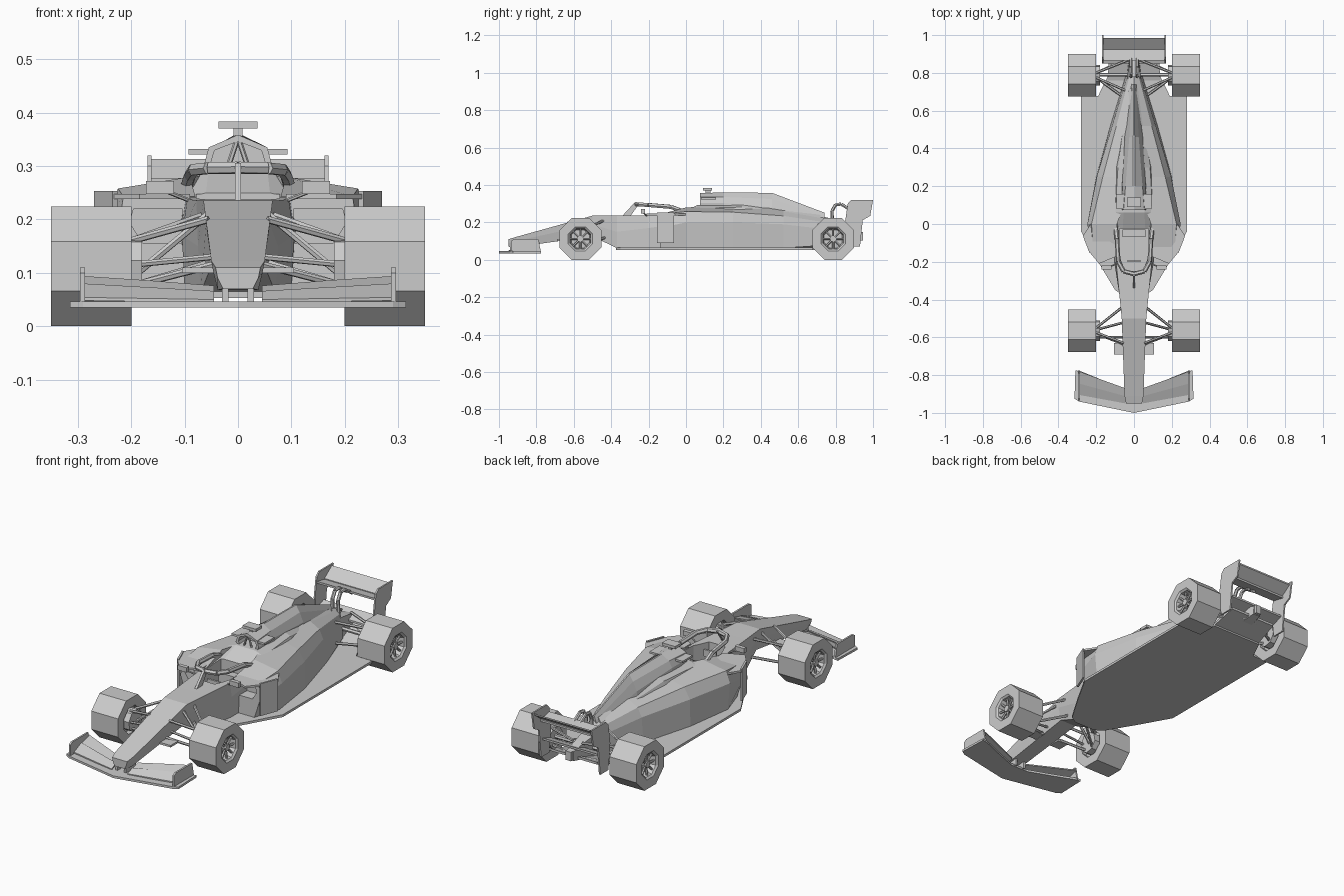
import bpy, bmesh, math
from mathutils import Vector

if "Cube" in bpy.data.objects:
    bpy.data.objects.remove(bpy.data.objects["Cube"])


def finish(name, verts, faces, mirror=False):
    """Make a mesh object, optionally with a copy reflected across x = 0."""
    verts = [tuple(v) for v in verts]
    if mirror:
        n = len(verts)
        verts += [(-x, y, z) for x, y, z in verts]
        faces = faces + [[i + n for i in reversed(f)] for f in faces]
    me = bpy.data.meshes.new(name)
    me.from_pydata(verts, [], faces)
    bm = bmesh.new()
    bm.from_mesh(me)
    bmesh.ops.recalc_face_normals(bm, faces=bm.faces)
    bm.to_mesh(me)
    bm.free()
    ob = bpy.data.objects.new(name, me)
    bpy.context.collection.objects.link(ob)
    return ob


def skin(name, rings, mirror=False):
    """Skin a list of equal-length closed rings and cap both ends."""
    n = len(rings[0])
    faces = [[r * n + i, r * n + (i + 1) % n, (r + 1) * n + (i + 1) % n, (r + 1) * n + i]
             for r in range(len(rings) - 1) for i in range(n)]
    faces += [list(range(n)), list(range((len(rings) - 1) * n, len(rings) * n))]
    return finish(name, [v for r in rings for v in r], faces, mirror)


def loft(name, sections, symmetric=True, inlet=None, mirror=False):
    """Sections are (y, [(x, z)...]); inlet = (cx, cz, sx, sz, depth) sinks the front cap."""
    rings = []
    for y, pts in sections:
        ring = [(x, y, z) for x, z in pts]
        if symmetric:
            ring += [(-x, y, z) for x, z in reversed(pts)]
        rings.append(ring)
    if inlet:
        cx, cz, sx, sz, d = inlet
        inner = [(cx + (x - cx) * sx, y, cz + (z - cz) * sz) for x, y, z in rings[0]]
        rings = [[(x, y + d, z) for x, y, z in inner], inner] + rings
    return skin(name, rings, mirror)


def plan(name, pts, z0, z1, symmetric=False, mirror=False):
    """Extrude an (x, y) outline upward."""
    if symmetric:
        pts = pts + [(-x, y) for x, y in reversed(pts)]
    return skin(name, [[(x, y, z) for x, y in pts] for z in (z0, z1)], mirror)


def side(name, pts, x0, x1, mirror=False):
    """Extrude a (y, z) outline sideways."""
    return skin(name, [[(x, y, z) for y, z in pts] for x in (x0, x1)], mirror)


def box(name, a, b, mirror=False):
    return plan(name, [(a[0], a[1]), (b[0], a[1]), (b[0], b[1]), (a[0], b[1])], a[2], b[2], mirror=mirror)


def plate(name, pts, t, mirror=False):
    return skin(name, [[(x, y, z + d) for x, y, z in pts] for d in (0, t)], mirror)


def rods(name, segments, mirror=False, n=6):
    """Straight rods (start, end, radius) gathered in one mesh."""
    vs, fs = [], []
    for a, b, r in segments:
        a, b = Vector(a), Vector(b)
        d = (b - a).normalized()
        u = d.cross(Vector((0.1, 0.2, 1))).normalized()
        w = d.cross(u)
        o = len(vs)
        for p in (a, b):
            vs += [p + r * (u * math.cos(k * math.tau / n) + w * math.sin(k * math.tau / n)) for k in range(n)]
        fs += [[o + i, o + (i + 1) % n, o + n + (i + 1) % n, o + n + i] for i in range(n)]
        fs += [list(range(o, o + n)), list(range(o + n, o + 2 * n))]
    return finish(name, vs, fs, mirror)


# Wheels: eight-sided tyres with dished rims and spokes
TYRE = [(.012, .225), (.07, .225), (.07, .2), (.1212, .2), (.1212, .35), (.07, .35), (.06, .342),
        (.052, .31), (.012, .31)]
for label, wy in (("front", -.565), ("rear", .787)):
    cz = .112
    rings = [[(x, wy + r * math.cos((k + .5) * math.tau / 8), cz + r * math.sin((k + .5) * math.tau / 8))
              for k in range(8)] for r, x in TYRE]
    skin(label + "_wheels", rings, mirror=True)
    spokes = [((.326, wy, cz), (.332, wy + .06 * math.cos(k * math.tau / 8),
                                cz + .06 * math.sin(k * math.tau / 8)), .006) for k in range(8)]
    rods(label + "_spokes", spokes + [((.3, wy, cz), (.338, wy, cz), .018)], mirror=True)
    rods(label + "_brake_drums", [((.18, wy, cz), (.235, wy, cz), .055)], mirror=True, n=8)

# Nose and survival cell, with the cockpit cut out
cell = [(-.95, .028, .07, .038, .09, .042, .11), (-.91, .038, .068, .046, .1, .05, .122),
        (-.5, .045, .125, .06, .19, .065, .236), (-.37, .07, .063, .075, .15, .078, .236),
        (-.2, .1, .063, .105, .17, .095, .238), (.02, .1, .063, .11, .2, .1, .25)]
tub = loft("nose_and_tub", [(s[0], [s[1:3], s[3:5], s[5:7]]) for s in cell])
cutter = plan("cockpit_cutter", [(.045, -.25), (.078, -.17), (.078, -.025)], .13, .4, symmetric=True)
cutter.hide_render = True
cutter.hide_viewport = True
cut = tub.modifiers.new("cockpit", "BOOLEAN")
cut.operation, cut.object, cut.solver = "DIFFERENCE", cutter, "EXACT"
box("seat", (-.06, -.07, .12), (.06, -.03, .2))
box("steering_wheel", (-.035, -.2, .19), (.035, -.19, .225))

# Floor and diffuser
plan("floor", [(.06, -.375), (.1, -.35), (.19, -.2), (.28, -.04), (.28, .677), (.19, .677), (.14, .78)],
     .053, .065, symmetric=True)
plate("diffuser", [(-.14, .76, .055), (.14, .76, .055), (.13, .9, .1), (-.13, .9, .1)], .012)

# Side pods with sunken inlets
loft("side_pods", [
    (-.14, [(.08, .065), (.19, .065), (.225, .17), (.215, .243), (.08, .243)]),
    (0, [(.09, .063), (.235, .063), (.247, .2), (.225, .258), (.09, .28)]),
    (.25, [(0, .063), (.2, .063), (.197, .2), (.165, .255), (0, .29)]),
    (.52, [(0, .063), (.125, .063), (.115, .19), (.093, .235), (0, .285)]),
    (.78, [(0, .07), (.045, .08), (.035, .16), (.025, .195), (0, .22)])],
    symmetric=False, inlet=(.155, .207, .68, .36, .06), mirror=True)
plan("pod_shelf", [(.09, -.17), (.185, -.21), (.235, -.15), (.268, -.06), (.23, 0), (.09, 0)],
     .238, .248, mirror=True)
plan("pod_vane", [(.235, -.155), (.27, -.065), (.26, -.065), (.226, -.15)], .09, .253, mirror=True)

# Engine cover: headrest shoulders and airbox with spine
loft("shoulders", [(-.025, [(.1, .2), (.095, .24), (.06, .25)]), (.06, [(.13, .2), (.1, .275), (.055, .292)]),
                   (.3, [(.12, .2), (.085, .282), (.04, .3)]), (.72, [(.04, .15), (.025, .215), (.012, .24)])])
loft("airbox_and_spine", [
    (.075, [(.055, .28), (.063, .305), (.055, .335), (.004, .357)]),
    (.2, [(.065, .27), (.062, .305), (.045, .336), (.004, .36)]),
    (.46, [(.055, .24), (.045, .28), (.025, .325), (.004, .358)]),
    (.74, [(.025, .17), (.018, .2), (.01, .23), (.003, .252)])], inlet=(0, .315, .8, .72, .06))
rods("airbox_struts", [((.003, .08, .345), (.022, .08, .288), .005)], mirror=True)

# Roof camera and side fins
box("camera_post", (-.008, .105, .35), (.008, .13, .375))
box("camera_bar", (-.037, .09, .37), (.037, .14, .384))
box("roll_hoop_fins", (.05, .08, .322), (.093, .16, .332), mirror=True)

# Halo hoop
path = [(0, -.265, .297), (.055, -.25, .296), (.083, -.2, .293), (.09, -.08, .283), (.1, .01, .25)]
rods("halo_hoop", [(a, b, .012) for a, b in zip(path, path[1:])], mirror=True)
side("halo_strut", [(-.345, .23), (-.275, .306), (-.25, .3), (-.3, .23)], -.006, .006)

# Mirrors
box("mirrors", (.12, -.24, .248), (.172, -.22, .272), mirror=True)
rods("mirror_stalks", [((.09, -.21, .235), (.14, -.23, .255), .004)], mirror=True)

# Front wing
plan("front_wing_plane", [(0, -1), (.29, -.94), (.315, -.925), (.31, -.775), (.28, -.78), (.17, -.825), (.05, -.87)],
     .035, .046, symmetric=True)
plate("front_flap_lower", [(.045, -.95, .044), (.29, -.905, .048), (.29, -.845, .074), (.045, -.912, .06)],
      .006, mirror=True)
plate("front_flap_upper", [(.045, -.915, .054), (.29, -.85, .068), (.29, -.78, .088), (.17, -.825, .08),
                           (.045, -.87, .07)], .006, mirror=True)
side("front_endplates", [(-.935, .04), (-.935, .1), (-.92, .11), (-.79, .11), (-.775, .04)], .287, .296, mirror=True)
box("nose_pylons", (.018, -.94, .04), (.03, -.86, .085), mirror=True)
box("nose_vanes", (.045, -.69, .1), (.105, -.63, .11), mirror=True)

# Suspension
rods("front_suspension", [
    ((.055, -.63, .2), (.2, -.575, .16), .007), ((.06, -.44, .21), (.2, -.55, .16), .007),
    ((.045, -.64, .115), (.2, -.58, .075), .007), ((.05, -.43, .12), (.2, -.55, .075), .007),
    ((.05, -.52, .215), (.2, -.56, .09), .007), ((.045, -.6, .13), (.2, -.6, .115), .006)], mirror=True)
rods("rear_suspension", [
    ((.03, .7, .19), (.2, .775, .165), .007), ((.025, .87, .17), (.2, .8, .165), .007),
    ((.04, .66, .1), (.2, .775, .08), .007), ((.025, .88, .1), (.2, .8, .08), .007),
    ((.02, .79, .12), (.2, .79, .12), .01)], mirror=True)

# Gearbox, tail light and wing pylons
loft("gearbox", [(.72, [(.045, .07), (.04, .19)]), (.85, [(.03, .085), (.025, .165)]),
                 (.93, [(.02, .1), (.018, .145)])])
box("tail_light", (-.015, .925, .103), (.015, .945, .148))
rods("wing_pylons", [((.016, a[0], a[1]), (.016, b[0], b[1]), .009) for a, b in zip(
    [(.785, .15), (.78, .26), (.8, .295), (.83, .298), (.885, .262)],
    [(.78, .26), (.8, .295), (.83, .298), (.885, .262), (.89, .258)])], mirror=True)

# Rear wing
side("rear_endplates", [(.865, .3), (.885, .32), (1, .32), (.985, .235), (.945, .212), (.93, .07), (.865, .07),
                        (.85, .2)], .162, .17, mirror=True)
plate("rear_main_plane", [(-.165, .865, .268), (.165, .865, .268), (.165, .935, .254), (-.165, .935, .254)], .01)
plate("rear_flap", [(-.165, .925, .262), (.165, .925, .262), (.165, .985, .305), (-.165, .985, .305)], .008)
plate("beam_wing", [(-.165, .85, .13), (.165, .85, .13), (.165, .92, .155), (-.165, .92, .155)], .01)
